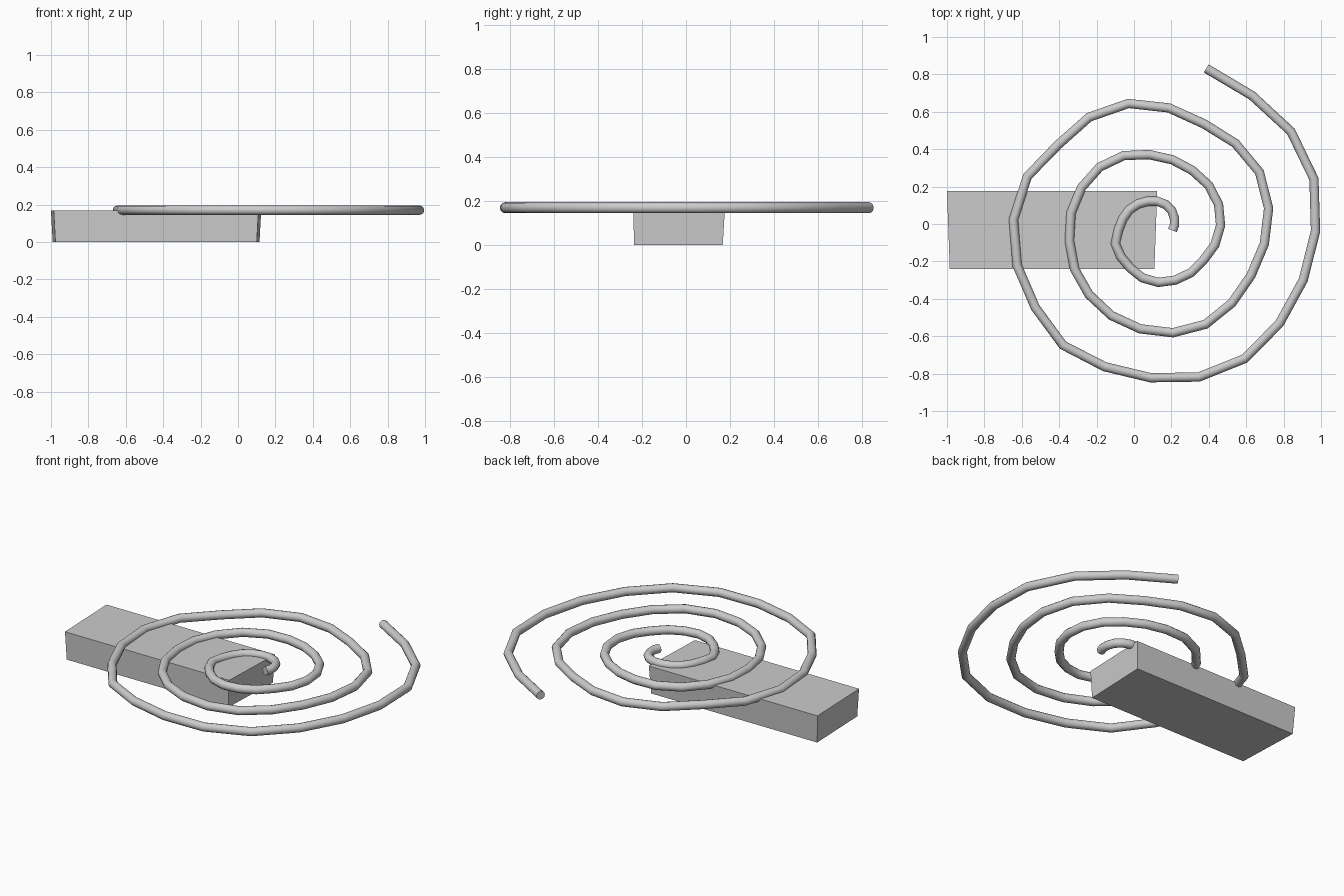
import bpy, bmesh, math
from mathutils import Vector

if "Cube" in bpy.data.objects:
    bpy.data.objects.remove(bpy.data.objects["Cube"])

CENTRE = Vector((0.12, -0.03, 0.17))
STEP, START = 18.35, -3.2
TUBE_R, SIDES = 0.025, 12

# Hand-bent irregularity of the coil radius, in thousandths, one per bend
WOBBLE = [-7, -5, -4, 0, -1, -5, -11, -14, -16, -20, -18, -2, -8, -11, -4, -3,
          -10, -16, -24, -14, -6, -4, -9, -18, -18, -11, 6, 12, 7, 0, -9, -5,
          -3, 2, 8, 16, 15, -5, -19, -12, 4, 11, -7, -25, -4, 20, 17, -2,
          37, 44, 34, 22, 34, 10, 6, 21, 24, 2, -8, 0, 21, 14, -9, 0]


def finish(name, bm, smooth):
    bmesh.ops.recalc_face_normals(bm, faces=bm.faces)
    mesh = bpy.data.meshes.new(name)
    bm.to_mesh(mesh)
    bm.free()
    obj = bpy.data.objects.new(name, mesh)
    bpy.context.collection.objects.link(obj)
    if smooth:
        bpy.context.view_layer.objects.active = obj
        obj.select_set(True)
        bpy.ops.object.shade_smooth_by_angle(angle=math.radians(40))
        obj.select_set(False)
    return obj


# Spiral coil: Archimedean path swept with a round, mitred section
path = []
for i, w in enumerate(WOBBLE):
    deg = START + STEP * i
    r = 0.095 + 0.0007 * deg + w / 1000
    a = math.radians(deg)
    path.append(CENTRE + Vector((r * math.cos(a), r * math.sin(a), 0)))

bm = bmesh.new()
rings = []
for i, p in enumerate(path):
    before = (p - path[max(i - 1, 0)]).normalized()
    after = (path[min(i + 1, len(path) - 1)] - p).normalized()
    tangent = (before + after).normalized()
    side = Vector((-tangent.y, tangent.x, 0))
    ring = []
    for k in range(SIDES):
        t = 2 * math.pi * k / SIDES
        ring.append(bm.verts.new(p + TUBE_R * (side * math.cos(t) + Vector((0, 0, math.sin(t))))))
    rings.append(ring)
for a, b in zip(rings, rings[1:]):
    for k in range(SIDES):
        n = (k + 1) % SIDES
        bm.faces.new((a[k], a[n], b[n], b[k]))
bm.faces.new(rings[0])
bm.faces.new(rings[-1])
finish("spiral_coil", bm, True)

# Base block: box tapered towards its bottom and its front
bm = bmesh.new()
bmesh.ops.create_cube(bm, size=1)
for v in bm.verts:
    top, back, right = v.co.z > 0, v.co.y > 0, v.co.x > 0
    half = 0.562 - (0 if top else 0.009) - (0 if back else 0.015)
    v.co = (-0.438 + (half if right else -half),
            (0.177 if top else 0.167) if back else (-0.24 if top else -0.236),
            0.167 if top else 0)
finish("base_block", bm, False)
